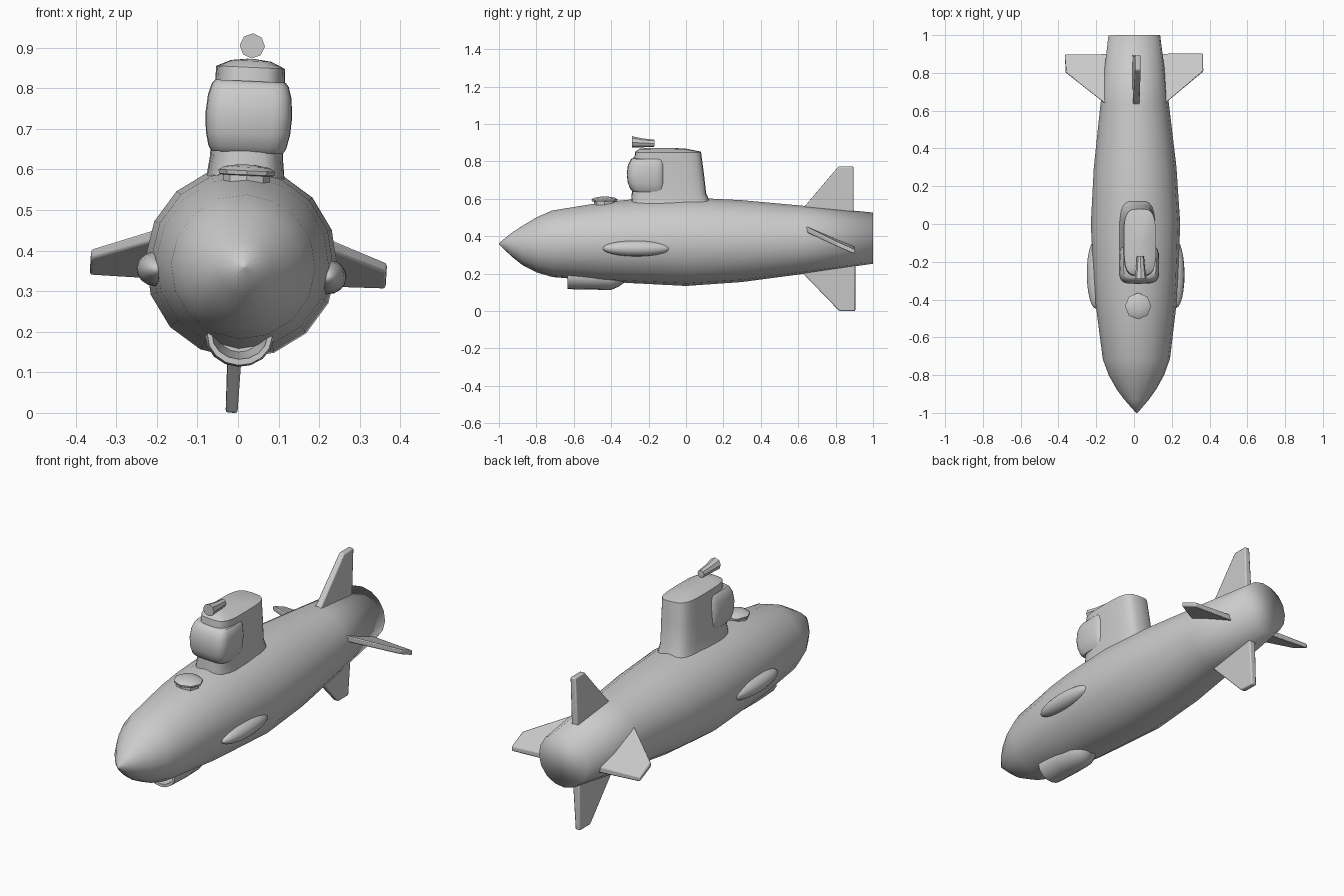
import bpy, bmesh, math
from mathutils import Matrix, Vector

cube = bpy.data.objects.get("Cube")
if cube:
    bpy.data.objects.remove(cube, do_unlink=True)

grey = bpy.data.materials.new("plain grey")
grey.use_nodes = True
COLOUR = (0.6, 0.6, 0.6, 1)
grey.diffuse_color = COLOUR
grey.node_tree.nodes["Principled BSDF"].inputs["Base Color"].default_value = COLOUR

# The whole boat leans and turns very slightly
POSE = (Matrix.Translation((0.0075, 0, 0.36)) @ Matrix.Rotation(0.0075, 4, 'Z')
        @ Matrix.Rotation(0.047, 4, 'Y') @ Matrix.Translation((0, 0, -0.36)))


def finish(name, bm, angle=40):
    bmesh.ops.recalc_face_normals(bm, faces=bm.faces)
    bm.transform(POSE)
    mesh = bpy.data.meshes.new(name)
    bm.to_mesh(mesh)
    bm.free()
    mesh.materials.append(grey)
    mesh.shade_smooth()
    mesh.set_sharp_from_angle(angle=math.radians(angle))
    obj = bpy.data.objects.new(name, mesh)
    bpy.context.collection.objects.link(obj)
    return obj


def loft(name, rings, angle=40):
    """Skin a list of equal point rings and cap both ends."""
    bm = bmesh.new()
    loops = [[bm.verts.new(p) for p in ring] for ring in rings]
    n = len(loops[0])
    for a, b in zip(loops, loops[1:]):
        for i in range(n):
            j = (i + 1) % n
            bm.faces.new((a[i], a[j], b[j], b[i]))
    bm.faces.new(loops[0])
    bm.faces.new(loops[-1])
    return finish(name, bm, angle)


def oval(rx, ry, n=16, power=1.0):
    """Outline of an oval; a power below one squares it off."""
    pts = []
    for i in range(n):
        a = math.tau * i / n
        c, s = round(math.cos(a), 6), round(math.sin(a), 6)
        pts.append((rx * math.copysign(abs(c) ** power, c),
                    ry * math.copysign(abs(s) ** power, s)))
    return pts


def across(y, z, rx, rz, n=16):
    return [Vector((u, y, z + v)) for u, v in oval(rx, rz, n)]


def level(z, front, back, rx, power, n=24):
    mid, half = (front + back) / 2, (back - front) / 2
    return [Vector((u, mid + v, z)) for u, v in oval(rx, half, n, power)]


# Hull: (y, centre height, radius)
hull = [(-1, .36, .004), (-.93, .355, .065), (-.875, .351, .105), (-.8, .354, .147),
        (-.715, .36, .178), (-.435, .37, .213), (-.29, .373, .224), (0, .371, .237),
        (.3, .374, .219), (.63, .381, .182), (1, .39, .137)]
loft("hull", [across(y, z, r, r) for y, z, r in hull], 180)

# Conning tower: (height, front, back, half width)
tower = [(.5, -.3, .15, .11), (.59, -.293, .125, .095), (.63, -.29, .108, .09),
         (.74, -.285, .095, .088), (.852, -.272, .08, .085),
         (.868, -.25, .0, .05), (.873, -.2, -.08, .01)]
loft("conning_tower", [level(z, f, b, r, .55) for z, f, b, r in tower])

# Bulging window wrapped around the front of the tower
window = [(.642, -.285, -.112, .088), (.655, -.3, -.11, .096), (.69, -.312, -.11, .104),
          (.735, -.317, -.11, .107), (.78, -.311, -.11, .103), (.808, -.297, -.112, .095),
          (.818, -.285, -.114, .087)]
loft("tower_window", [level(z, f, b, r, .45) for z, f, b, r in window])

# Periscope head lying on the tower roof
loft("periscope", [across(y, z, r, r, 8) for y, z, r in
                   [(-.29, .905, .031), (-.235, .9, .024), (-.17, .898, .019)]])

# Round hatch on the foredeck
hatch = [(.55, .058), (.585, .058), (.587, .068), (.597, .07), (.606, .056), (.612, .02)]
loft("deck_hatch", [level(z, -.435 - r, -.435 + r, r, 1, 8) for z, r in hatch])

# Hollow scoop under the bow: inside wall, lip, then outside tapering aft
scoop = [(-.45, .19, .05, .04), (-.634, .19, .068, .058), (-.634, .19, .08, .073),
         (-.5, .188, .085, .074), (-.4, .186, .08, .073), (-.36, .19, .065, .06),
         (-.32, .2, .04, .04)]
loft("bow_scoop", [across(*s) for s in scoop])

# Streamlined pods on both sides
for side, label in ((1, "left"), (-1, "right")):
    bm = bmesh.new()
    bmesh.ops.create_uvsphere(bm, u_segments=16, v_segments=12, radius=1,
                              matrix=Matrix.Translation((side * .212, -.265, .345))
                              @ Matrix.Diagonal((.047, .182, .043, 1))
                              @ Matrix.Rotation(math.pi / 2, 4, 'X'))
    finish(label + "_side_pod", bm)


def fin(name, outline, place, thick=.016):
    """Flat tapered fin; place maps (span, chord, thickness) into space."""
    rings = []
    for t in (-thick, thick):
        rings.append([Vector(place(s, y, t * k)) for (s, y), k in
                      zip(outline, (1.2, .9, .9, 1.2))])
    obj = loft(name, rings)
    bevel = obj.modifiers.new("soft edge", 'BEVEL')
    bevel.width = .006
    bevel.segments = 2


# Tail fins: root front, tip front, tip back, root back
upright = [(.1, .55), (.413, .815), (.413, .895), (.1, .895)]
fin("upper_fin", upright, lambda s, y, t: (t, y, .36 + s))
keel = [(.08, .55), (.36, .82), (.36, .905), (.08, .905)]
fin("lower_fin", keel, lambda s, y, t: (t, y, .36 - s))
plane = [(.08, .575), (.365, .805), (.365, .9), (.08, .9)]
for side, label in ((1, "left"), (-1, "right")):
    fin(label + "_stern_plane", plane,
        lambda s, y, t: (side * s, y, .39 - .43 * (y - .77) + t), .014)
